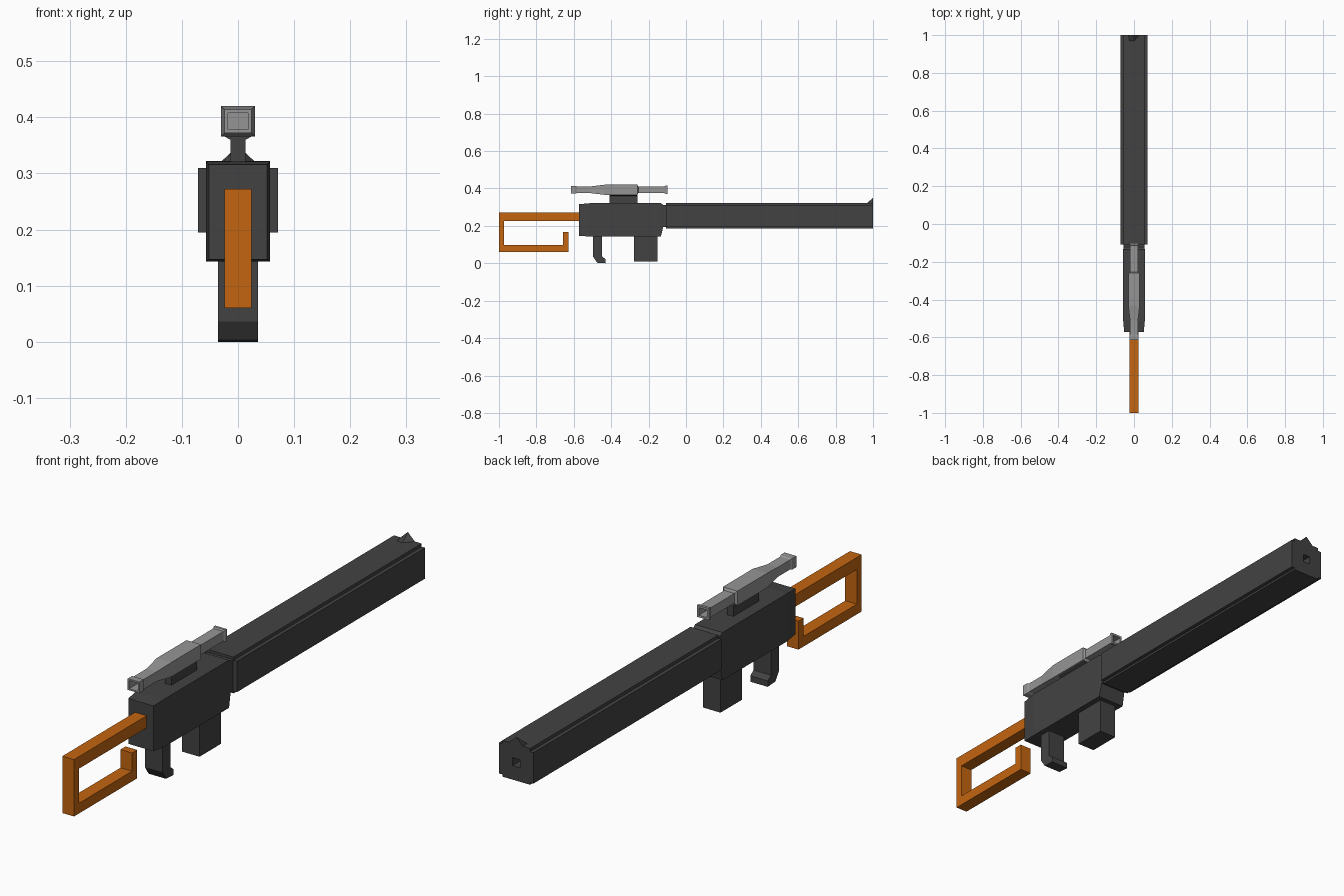
import bpy, bmesh

if "Cube" in bpy.data.objects:
    bpy.data.objects.remove(bpy.data.objects["Cube"])


def material(name, rgb):
    m = bpy.data.materials.new(name)
    m.diffuse_color = (*rgb, 1)
    m.use_nodes = True
    m.node_tree.nodes["Principled BSDF"].inputs["Base Color"].default_value = m.diffuse_color
    return m


DARK = material("dark_grey", (0.055, 0.055, 0.055))
LIGHT = material("light_grey", (0.30, 0.30, 0.30))
ORANGE = material("orange", (0.55, 0.13, 0.005))


def loft(name, rings, mat):
    """Skin equal-length rings of 3D points and cap both ends."""
    bm = bmesh.new()
    vs = [[bm.verts.new(p) for p in r] for r in rings]
    n = len(vs[0])
    for a, b in zip(vs, vs[1:]):
        for i in range(n):
            j = (i + 1) % n
            bm.faces.new((a[i], a[j], b[j], b[i]))
    bm.faces.new(vs[0])
    bm.faces.new(vs[-1])
    bmesh.ops.recalc_face_normals(bm, faces=bm.faces)
    me = bpy.data.meshes.new(name)
    bm.to_mesh(me)
    bm.free()
    me.materials.append(mat)
    ob = bpy.data.objects.new(name, me)
    bpy.context.collection.objects.link(ob)
    return ob


def side_profile(name, yz, hx, mat):
    return loft(name, [[(x, y, z) for y, z in yz] for x in (-hx, hx)], mat)


def front_profile(name, half, y0, y1, mat):
    """Right half outline in x, z, mirrored and extruded along y."""
    xz = half + [(-x, z) for x, z in reversed(half)]
    return loft(name, [[(x, y, z) for x, z in xz] for y in (y0, y1)], mat)


def box_tube(name, stations, mat):
    """Rectangular sections (y, half width, bottom, top) along y."""
    return loft(name, [[(-h, y, b), (h, y, b), (h, y, t), (-h, y, t)]
                       for y, h, b, t in stations], mat)


# Shoulder stock: open frame
side_profile("stock", [(-0.55, 0.272), (-1, 0.272), (-1, 0.06), (-0.628, 0.06),
                       (-0.628, 0.166), (-0.658, 0.166), (-0.658, 0.098),
                       (-0.972, 0.098), (-0.972, 0.227), (-0.55, 0.227)],
             0.024, ORANGE)

# Receiver with tapered rear, stepped front and joint to the barrel
box_tube("receiver", [(-0.572, 0.052, 0.147, 0.316), (-0.515, 0.057, 0.143, 0.321),
                      (-0.134, 0.057, 0.143, 0.321), (-0.122, 0.055, 0.195, 0.312),
                      (-0.10, 0.055, 0.195, 0.312)], DARK)

# Barrel housing: core with raised side slabs, square bore
barrel = front_profile("barrel", [(0.057, 0.187), (0.057, 0.195), (0.071, 0.195),
                                  (0.071, 0.31), (0.057, 0.31), (0.057, 0.322)],
                       -0.108, 1.0, DARK)
cutter = box_tube("bore_cutter", [(0.93, 0.015, 0.239, 0.269),
                                  (1.05, 0.015, 0.239, 0.269)], DARK)
cutter.hide_render = True
mod = barrel.modifiers.new("bore", 'BOOLEAN')
mod.operation = 'DIFFERENCE'
mod.solver = 'EXACT'
mod.object = cutter
bpy.context.view_layer.objects.active = barrel
bpy.ops.object.modifier_apply(modifier=mod.name)
bpy.data.objects.remove(cutter)

# Front sight wedge
loft("front_sight", [[(-0.03, 1, 0.321), (0.03, 1, 0.321), (0, 1, 0.35)],
                     [(-0.029, 0.968, 0.318), (0.029, 0.968, 0.318), (0, 0.968, 0.322)]],
     DARK)

# Grip and magazine
side_profile("grip", [(-0.497, 0.15), (-0.497, 0.036), (-0.475, 0.003), (-0.43, 0),
                      (-0.43, 0.022), (-0.449, 0.036), (-0.449, 0.15)], 0.036, DARK)
side_profile("magazine", [(-0.278, 0.15), (-0.278, 0.01), (-0.152, 0.01),
                          (-0.152, 0.15)], 0.036, DARK)

# Scope mount rail
front_profile("scope_mount", [(0.013, 0.315), (0.013, 0.36), (0.028, 0.368)],
              -0.41, -0.26, DARK)


# Scope: square tube swelling in the middle, hollow at both ends
def section(y, hx, hz):
    return (y, hx, 0.393 - hz, 0.393 + hz)


box_tube("scope", [section(*s) for s in (
    (-0.56, 0.018, 0.015), (-0.615, 0.018, 0.015), (-0.615, 0.024, 0.021),
    (-0.59, 0.024, 0.021), (-0.585, 0.021, 0.018), (-0.51, 0.021, 0.018),
    (-0.435, 0.030, 0.027), (-0.26, 0.030, 0.027), (-0.255, 0.021, 0.018),
    (-0.115, 0.021, 0.018), (-0.11, 0.024, 0.022), (-0.10, 0.024, 0.022),
    (-0.10, 0.017, 0.014), (-0.16, 0.017, 0.014))], LIGHT)
